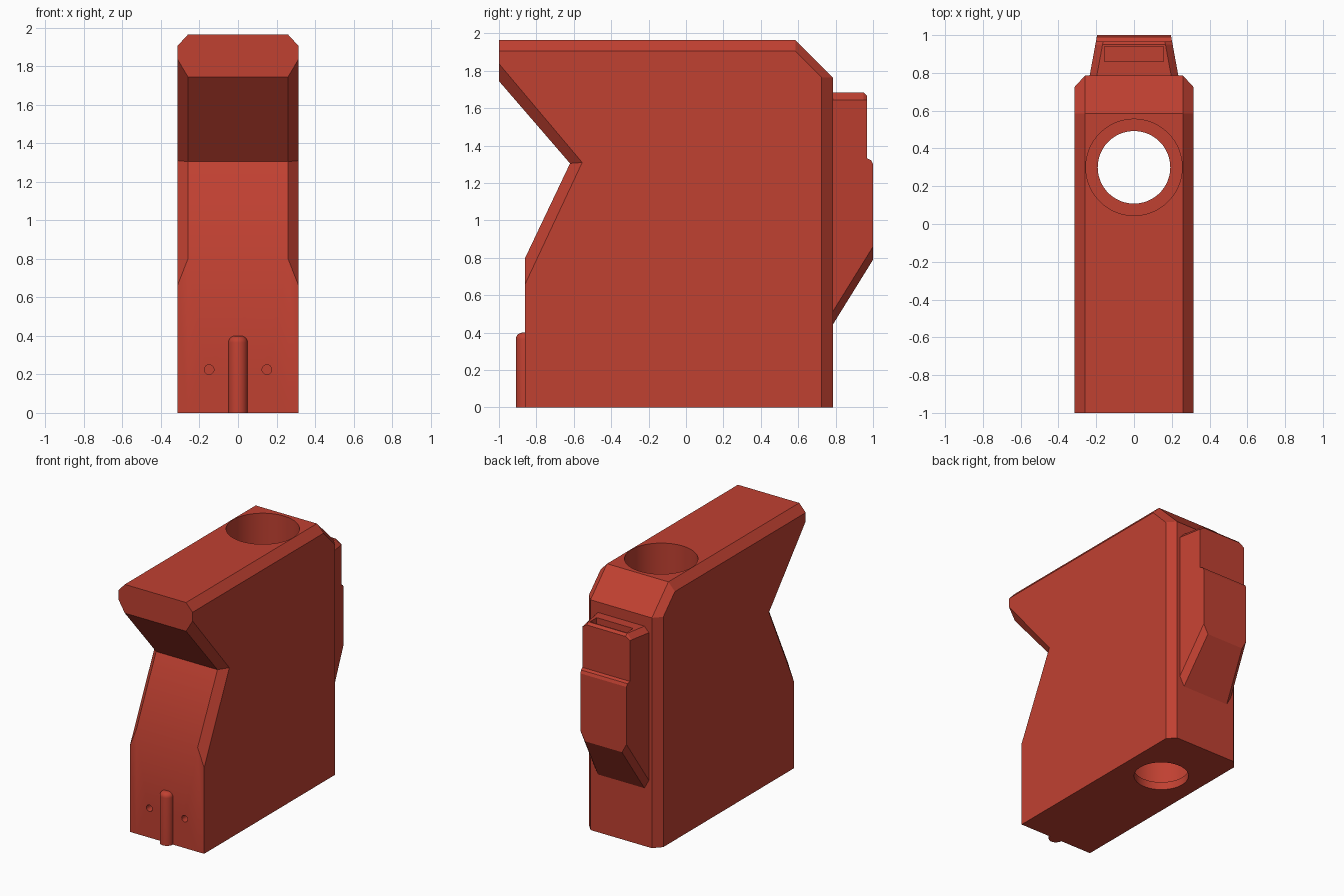
import bpy, bmesh, math

if "Cube" in bpy.data.objects:
    bpy.data.objects.remove(bpy.data.objects["Cube"])

red = bpy.data.materials.new("brick_red")
red.diffuse_color = (0.53, 0.052, 0.031, 1)
red.use_nodes = True
red.node_tree.nodes["Principled BSDF"].inputs["Base Color"].default_value = red.diffuse_color


def finish(name, bm, material=red):
    bmesh.ops.recalc_face_normals(bm, faces=bm.faces)
    me = bpy.data.meshes.new(name)
    bm.to_mesh(me)
    bm.free()
    ob = bpy.data.objects.new(name, me)
    bpy.context.collection.objects.link(ob)
    me.materials.append(material)
    return ob


def layered(name, side, centre, outer, inner):
    """Skin a side profile and a centre profile (y, z) across x; widths depend on y."""
    bm = bmesh.new()
    rings = []
    for prof, width, s in ((side, outer, -1), (centre, inner, -1), (centre, inner, 1), (side, outer, 1)):
        rings.append([bm.verts.new((s * width(y), y, z)) for y, z in prof])
    n = len(side)
    for a, b in zip(rings, rings[1:]):
        for i in range(n):
            j = (i + 1) % n
            bm.faces.new((a[i], a[j], b[j], b[i]))
    bm.faces.new(rings[0])
    bm.faces.new(rings[-1][::-1])
    bmesh.ops.remove_doubles(bm, verts=bm.verts, dist=1e-5)
    return finish(name, bm)


def cylinder(name, r, start, length, axis="z", segs=64):
    bm = bmesh.new()
    bmesh.ops.create_cone(bm, cap_ends=True, segments=segs, radius1=r, radius2=r, depth=length)
    for v in bm.verts:
        x, y, z = v.co
        z += length / 2
        v.co = (x, z, y) if axis == "y" else (x, y, z)
        v.co.x += start[0]
        v.co.y += start[1]
        v.co.z += start[2]
    return finish(name, bm)


def cut(target, cutter):
    cutter.hide_render = True
    mod = target.modifiers.new("cut", "BOOLEAN")
    mod.object = cutter
    mod.operation = "DIFFERENCE"
    mod.solver = "EXACT"
    bpy.context.view_layer.objects.active = target
    bpy.ops.object.modifier_apply(modifier=mod.name)
    bpy.data.objects.remove(cutter)


def smooth(ob):
    bpy.ops.object.select_all(action="DESELECT")
    ob.select_set(True)
    bpy.context.view_layer.objects.active = ob
    bpy.ops.object.shade_smooth_by_angle(angle=math.radians(30))


# Main body with chamfered long edges and the notched front
body = layered(
    "body",
    [(-0.86, 0), (0.725, 0), (0.725, 1.765), (0.585, 1.905), (-1, 1.905), (-1, 1.838), (-0.555, 1.31), (-0.86, 0.66)],
    [(-0.86, 0), (0.785, 0), (0.785, 1.765), (0.585, 1.965), (-1, 1.965), (-1, 1.745), (-0.62, 1.305), (-0.86, 0.8)],
    lambda y: 0.315, lambda y: 0.26)

# Wide bore from the top, narrower hole through the floor
cut(body, cylinder("bore_cutter", 0.255, (0, 0.3, 0.06), 2.2, segs=96))
cut(body, cylinder("floor_hole_cutter", 0.192, (0, 0.3, -0.2), 0.5, segs=96))

# Two pin holes in the lower front
for x in (-0.15, 0.15):
    cut(body, cylinder("pin_hole_cutter", 0.025, (x, -0.96, 0.225), 0.2, "y", 24))
smooth(body)

# Rear clip holder: tapered sides, sloped underside, stepped back
step = [(1.0, 1.3), (0.99, 1.322), (0.967, 1.332)]
clip = layered(
    "rear_clip",
    [(0.783, 0.51), (1.0, 0.86)] + step + [(0.967, 1.645), (0.95, 1.645), (0.783, 1.645)],
    [(0.783, 0.44), (1.0, 0.79)] + step + [(0.967, 1.667), (0.95, 1.685), (0.783, 1.685)],
    lambda y: 0.235 - 0.185 * (y - 0.785), lambda y: 0.197 - 0.185 * (y - 0.785))

# Slot in the top of the clip
bm = bmesh.new()
bmesh.ops.create_cube(bm, size=1)
for v in bm.verts:
    v.co = (v.co.x * 0.31, 0.9 + v.co.y * 0.08, 1.35 + v.co.z * 0.9)
cut(clip, finish("slot_cutter", bm))

# Round rib on the lower front with a softened top
rib = cylinder("front_rib", 0.05, (0, -0.86, 0), 0.4, segs=40)
bm = bmesh.new()
bm.from_mesh(rib.data)
top = [e for e in bm.edges if all(v.co.z > 0.39 for v in e.verts)]
bmesh.ops.bevel(bm, geom=top, offset=0.035, segments=6, profile=0.5, affect="EDGES")
bm.to_mesh(rib.data)
bm.free()
smooth(rib)
